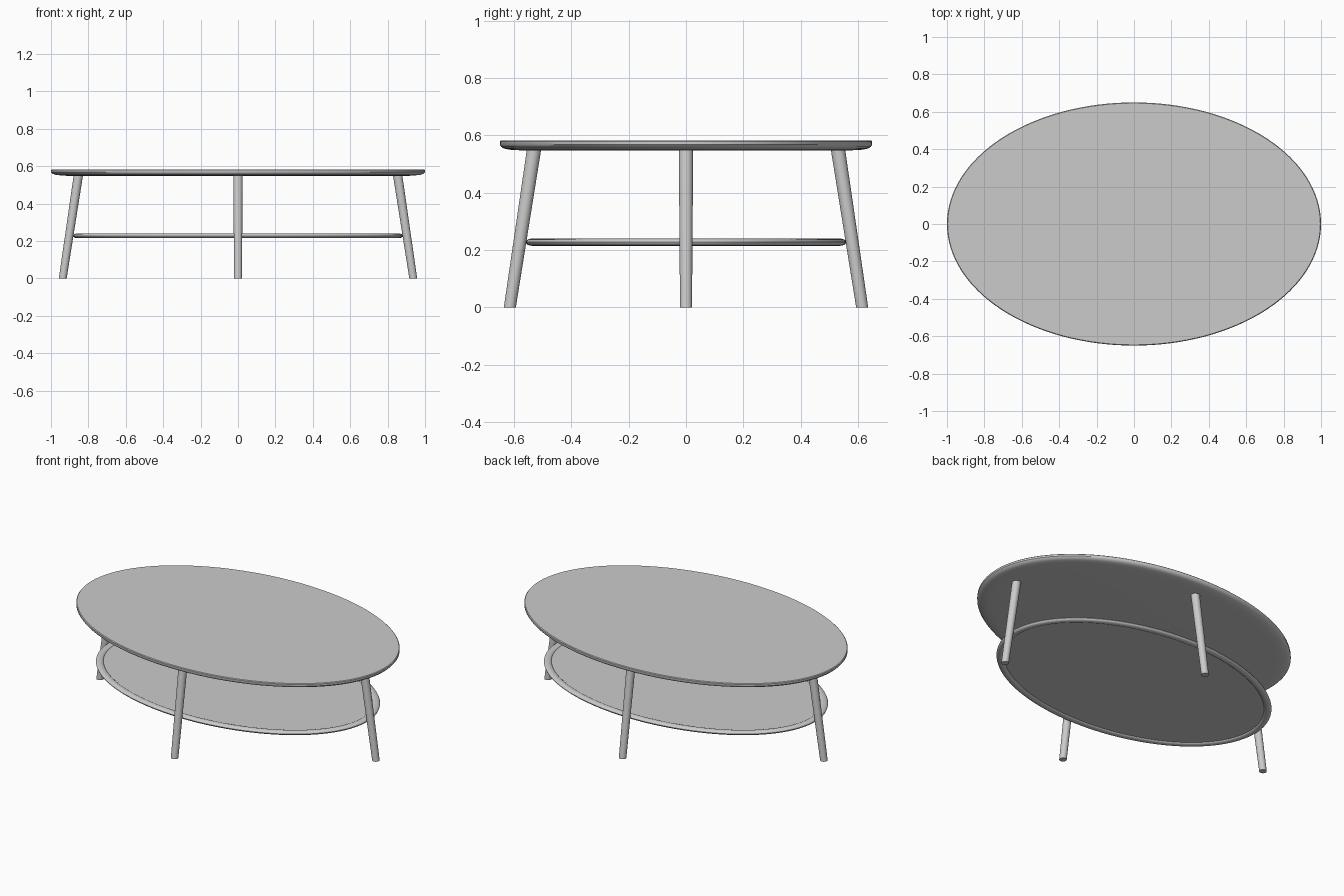
import bpy, bmesh, math
from mathutils import Vector

if "Cube" in bpy.data.objects:
    bpy.data.objects.remove(bpy.data.objects["Cube"])

N = 128


def finish(name, bm, angle=35):
    bmesh.ops.recalc_face_normals(bm, faces=bm.faces)
    me = bpy.data.meshes.new(name)
    bm.to_mesh(me)
    bm.free()
    ob = bpy.data.objects.new(name, me)
    bpy.context.collection.objects.link(ob)
    bpy.ops.object.select_all(action='DESELECT')
    ob.select_set(True)
    bpy.context.view_layer.objects.active = ob
    bpy.ops.object.shade_smooth_by_angle(angle=math.radians(angle))
    return ob


def oval_loft(name, rings, closed=False):
    """Loft elliptical rings given as (x radius, y radius, z)."""
    bm = bmesh.new()
    loops = []
    for rx, ry, z in rings:
        loops.append([bm.verts.new((rx * math.cos(2 * math.pi * i / N),
                                    ry * math.sin(2 * math.pi * i / N), z))
                      for i in range(N)])
    pairs = list(zip(loops, loops[1:]))
    if closed:
        pairs.append((loops[-1], loops[0]))
    else:
        bm.faces.new(loops[0])
        bm.faces.new(loops[-1])
    for a, b in pairs:
        for i in range(N):
            j = (i + 1) % N
            bm.faces.new((a[i], a[j], b[j], b[i]))
    return finish(name, bm)


# Oval top with softened rim and tapered underside
oval_loft("table_top", [
    (0.90, 0.575, 0.548), (0.94, 0.611, 0.550), (0.975, 0.634, 0.554),
    (0.993, 0.645, 0.560), (1.0, 0.65, 0.568), (1.0, 0.65, 0.579),
    (0.996, 0.646, 0.583)])

# Lower shelf: rounded rim ring around a thin panel
cx, cy, cz, rw, rh = 0.86, 0.538, 0.2275, 0.022, 0.0125
rim = []
for k in range(16):
    t = 2 * math.pi * k / 16
    rim.append((cx + rw * math.cos(t), cy + rw * math.sin(math.pi / 2 - t),
                cz + rh * math.sin(t)))
oval_loft("shelf_rim", rim, closed=True)
oval_loft("shelf_panel", [(0.845, 0.523, 0.224), (0.845, 0.523, 0.232)])


# Splayed tapered legs, cut flat at floor and top
def leg(name, foot, head):
    bm = bmesh.new()
    ends = []
    for x, y, z, r in (foot + (0.0, 0.021), head + (0.555, 0.025)):
        ends.append([bm.verts.new((x + r * math.cos(2 * math.pi * i / 32),
                                   y + r * math.sin(2 * math.pi * i / 32), z))
                     for i in range(32)])
    bm.faces.new(ends[0])
    bm.faces.new(ends[1])
    for i in range(32):
        j = (i + 1) % 32
        bm.faces.new((ends[0][i], ends[0][j], ends[1][j], ends[1][i]))
    finish(name, bm)


for s, side, end in ((1, "right", "back"), (-1, "left", "front")):
    leg(side + "_leg", (s * 0.937, 0.0), (s * 0.853, 0.0))
    leg(end + "_leg", (0.0, s * 0.615), (0.0, s * 0.53))
